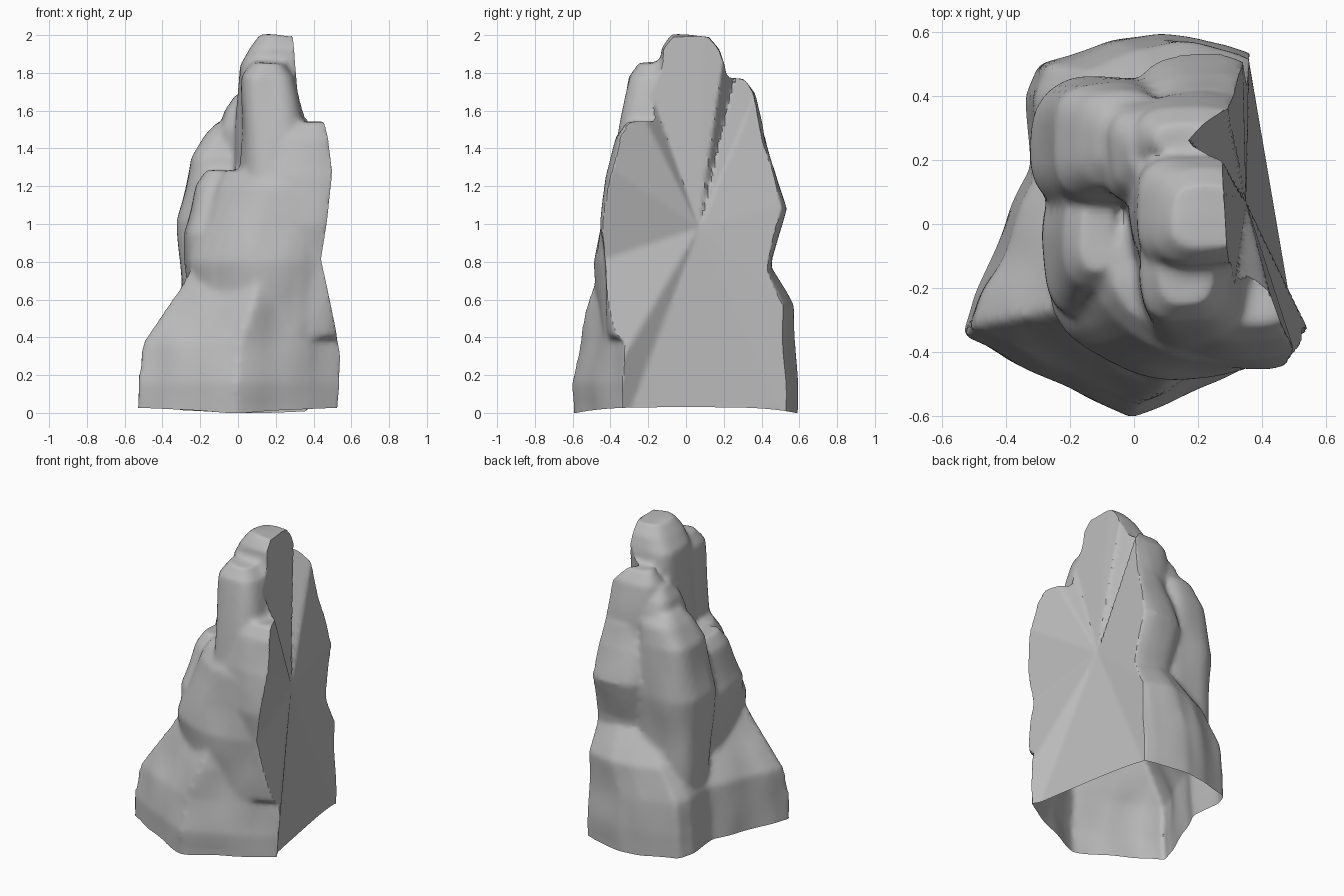
import bpy, bmesh, math
from mathutils import Vector, noise

cube = bpy.data.objects.get("Cube")
if cube:
    bpy.data.objects.remove(cube)

stone = bpy.data.materials.new("grey stone")
stone.use_nodes = True
GREY = (0.5, 0.5, 0.5, 1)
stone.diffuse_color = GREY
stone.node_tree.nodes["Principled BSDF"].inputs["Base Color"].default_value = GREY


def soft_power(value, power):
    return math.copysign(abs(value) ** power, value)


def outline(power):
    """Unit outline, from a circle at power one towards a square at zero."""
    angles = [math.tau * i / 32 for i in range(32)]
    return [(soft_power(math.cos(a), power), soft_power(math.sin(a), power)) for a in angles]


BOXY = outline(0.65)
ROUND = outline(0.95)
# Foot outline: pointed sides towards the front, narrow squarish back
FOOT = [(1, -.53), (.65, -.72), (.2, -.9), (-.05, -1), (-.5, -.82), (-1, -.58),
        (-.94, -.38), (-.75, 0), (-.62, .3), (-.63, .68), (-.56, .84),
        (-.17, .97), (.1, 1), (.5, .94), (.72, .86), (.86, .1)]


def loft(bm, shape, levels):
    """Stack the outline in boxes given as z, x0, x1, y0, y1 and cap the ends."""
    rings = []
    for z, x0, x1, y0, y1 in levels:
        cx, cy, rx, ry = (x0 + x1) / 2, (y0 + y1) / 2, (x1 - x0) / 2, (y1 - y0) / 2
        rings.append([bm.verts.new((cx + u * rx, cy + v * ry, z)) for u, v in shape])
    for low, high in zip(rings, rings[1:]):
        for i in range(len(low)):
            j = (i + 1) % len(low)
            bm.faces.new((low[i], low[j], high[j], high[i]))
    bm.faces.new(rings[0])
    bm.faces.new(rings[-1])


def inset(level, z, amount):
    """The same box at another height, drawn in on every side."""
    x0, x1, y0, y1 = level[1:]
    return (z, x0 + amount, x1 - amount, y0 + amount, y1 - amount)


def column(bm, *levels, cap=0.08, shape=BOXY):
    """Rock column sunk into the foot, with a rounded top."""
    sunk = inset(levels[0], 0.4, 0.04)
    top = inset(levels[-1], levels[-1][0] + cap, 0.055)
    loft(bm, shape, [sunk, *levels, top])


bm = bmesh.new()

# Spreading foot of the rock
loft(bm, FOOT, [(-.1, -.55, .57, -.59, .59), (.16, -.53, .57, -.6, .59),
                (.37, -.5, .57, -.56, .58), (.57, -.36, .57, -.52, .57),
                (.75, -.24, .52, -.46, .46)])

# Front mass, the lump on its cleaved side and the shoulder above
column(bm, (.8, -.27, .6, -.49, .25), (1.2, -.12, .6, -.43, .15), shape=ROUND)
column(bm, (1, .08, .6, -.45, .02), (1.25, .1, .6, -.42, .02), (1.46, .17, .56, -.37, .02))
column(bm, (1.2, .01, .42, -.4, .1), (1.78, .02, .31, -.31, .1))
# Main peak
column(bm, (1.2, -.02, .5, -.22, .3), (1.84, .005, .42, -.14, .21),
       (1.93, .06, .4, -.13, .18), cap=.07)
# Back spire and the bulge below it
column(bm, (1.2, 0, .45, .12, .44), (1.69, .01, .42, .17, .37))
column(bm, (.82, .01, .42, .1, .45), (1.08, 0, .42, .1, .525), (1.28, .02, .42, .1, .47), cap=.15)
# Left back column and the inner ridge above it
column(bm, (1.02, -.32, .15, .03, .46), (1.35, -.25, .1, .07, .44),
       (1.47, -.17, .1, .11, .41), cap=.06)
column(bm, (1.5, -.1, .15, .07, .38), (1.6, -.07, .15, .1, .35))
# Left front column
column(bm, (.95, -.285, .1, -.29, .18), (1.2, -.22, -.01, -.2, .13))

bmesh.ops.recalc_face_normals(bm, faces=bm.faces)
mesh = bpy.data.meshes.new("rock")
bm.to_mesh(mesh)
bm.free()
rock = bpy.data.objects.new("rock", mesh)
bpy.context.collection.objects.link(rock)

# Fuse the columns into one weathered skin
fuse = rock.modifiers.new("fuse", 'REMESH')
fuse.mode = 'VOXEL'
fuse.voxel_size = 0.018
wear = rock.modifiers.new("wear", 'SMOOTH')
wear.factor = 0.5
wear.iterations = 5
graph = bpy.context.evaluated_depsgraph_get()
skin = bpy.data.meshes.new_from_object(rock.evaluated_get(graph))
rock.modifiers.clear()
bm = bmesh.new()
bm.from_mesh(skin)

# Rugged surface
bm.normal_update()
for v, normal in [(v, v.normal.copy()) for v in bm.verts]:
    place = Vector((v.co.x * 5, v.co.y * 5, v.co.z * 3))
    v.co += normal * 0.018 * noise.noise(place)

# Cleaved side: facets fanning from a hub to the rim, as y, z, x
HUB = (.07, .98, .35)
RIM = [(.52, 0, .36), (-.3, 0, .5), (-.3, .35, .53), (-.38, .83, .43), (-.33, 1.25, .48),
       (-.2, 1.52, .42), (-.15, 1.6, .32), (.1, 2, .28), (.19, 1.83, .28),
       (.25, 1.75, .17), (.37, 1.7, .29), (.5, 1.1, .34), (.56, .55, .36)]


def cleave(y, z):
    """Limit of x on the facet whose angle about the hub holds this point."""
    dy, dz = y - HUB[0], z - HUB[1]
    for a, b in zip(RIM, RIM[1:] + RIM[:1]):
        ay, az, ax = (p - q for p, q in zip(a, HUB))
        by, bz, bx = (p - q for p, q in zip(b, HUB))
        det = ay * bz - az * by
        s, t = (dy * bz - dz * by) / det, (ay * dz - az * dy) / det
        if s >= 0 and t >= 0:
            return HUB[2] + s * ax + t * bx
    return HUB[2]


for v in bm.verts:
    v.co.x = min(v.co.x, cleave(v.co.y, v.co.z))

# Open underside whose front and back edges dip to the ground
RIM_HEIGHT = 0.03
bmesh.ops.bisect_plane(bm, geom=bm.verts[:] + bm.edges[:] + bm.faces[:],
                       plane_co=(0, 0, RIM_HEIGHT), plane_no=(0, 0, 1), clear_inner=True)
for v in bm.verts:
    if v.is_boundary:
        v.co.z = RIM_HEIGHT * max(0, 1 - (v.co.y / 0.58) ** 4)
bmesh.ops.remove_doubles(bm, verts=bm.verts, dist=0.003)
bm.to_mesh(skin)
bm.free()
rock.data = skin
skin.materials.clear()
skin.materials.append(stone)

bpy.ops.object.select_all(action='DESELECT')
rock.select_set(True)
bpy.context.view_layer.objects.active = rock
bpy.ops.object.shade_smooth_by_angle(angle=math.radians(40))
